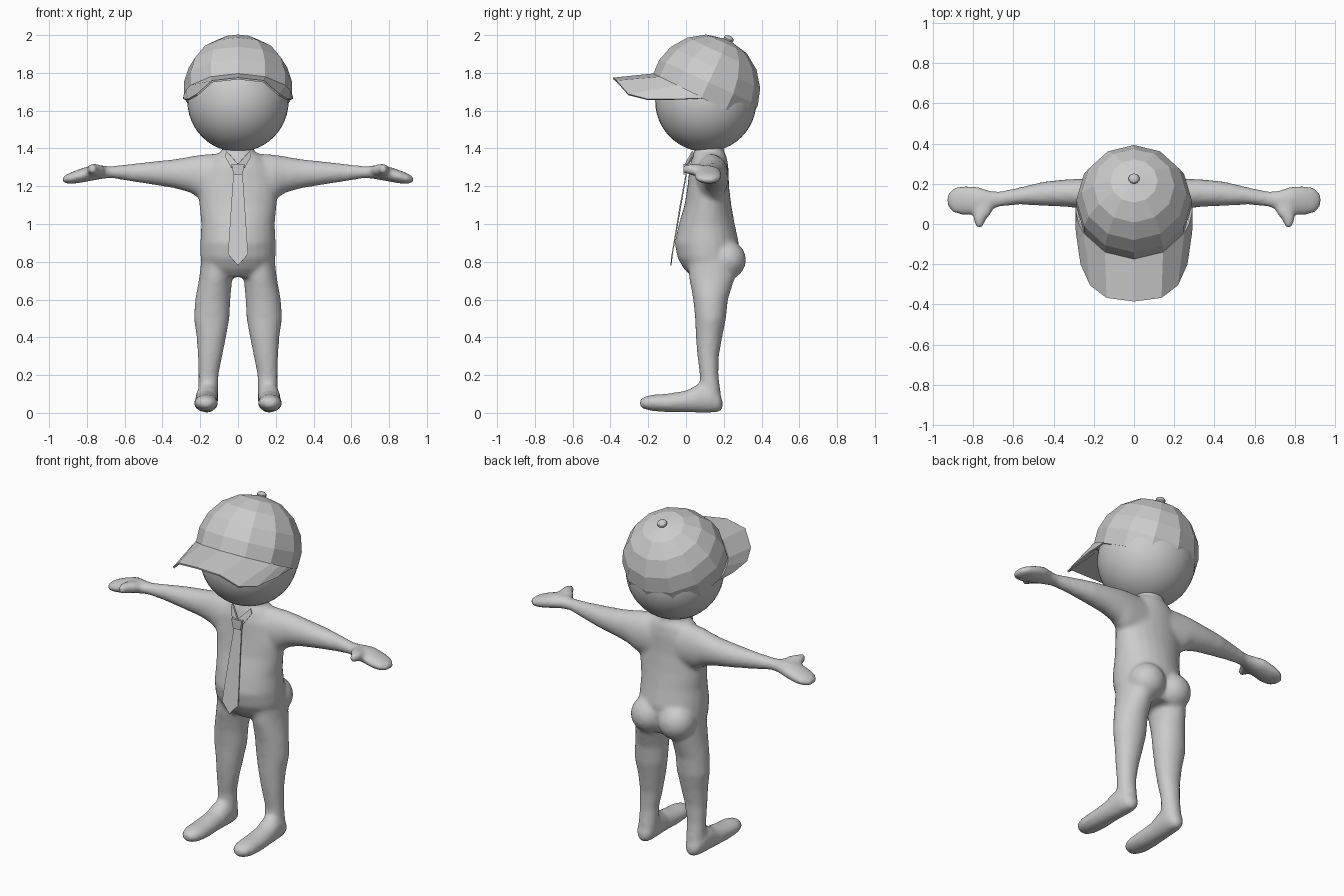
import bpy, bmesh, math
from mathutils import Vector

if "Cube" in bpy.data.objects:
    bpy.data.objects.remove(bpy.data.objects["Cube"])

grey = bpy.data.materials.new("plain_grey")
grey.diffuse_color = (0.6, 0.6, 0.6, 1)
grey.use_nodes = True
grey.node_tree.nodes["Principled BSDF"].inputs["Base Color"].default_value = grey.diffuse_color


def finish(name, bm, smooth=False):
    bmesh.ops.recalc_face_normals(bm, faces=bm.faces[:])
    me = bpy.data.meshes.new(name)
    bm.to_mesh(me)
    bm.free()
    me.materials.append(grey)
    for p in me.polygons:
        p.use_smooth = smooth
    ob = bpy.data.objects.new(name, me)
    bpy.context.collection.objects.link(ob)
    return ob


def loft(bm, axis, rings, side=1, n=24):
    """Closed tube along an axis; ring = (position, a0, a1, b0, b1)."""
    loops = []
    for t, a0, a1, b0, b1 in rings:
        loop = []
        for i in range(n):
            w = 2 * math.pi * i / n
            a = (a0 + a1) / 2 + (a1 - a0) / 2 * math.cos(w)
            b = (b0 + b1) / 2 + (b1 - b0) / 2 * math.sin(w)
            x, y, z = {"x": (t, a, b), "y": (a, t, b), "z": (a, b, t)}[axis]
            loop.append(bm.verts.new((x * side, y, z)))
        loops.append(loop)
    for l0, l1 in zip(loops, loops[1:]):
        for i in range(n):
            j = (i + 1) % n
            bm.faces.new((l0[i], l0[j], l1[j], l1[i]))
    bm.faces.new(loops[0])
    bm.faces.new(loops[-1])


# body: overlapping lofts fused into one soft skin
torso = [(.72, -.13, .13, .03, .25), (.76, -.18, .18, -.01, .26), (.82, -.2, .2, -.045, .275),
         (.9, -.2, .2, -.06, .28), (1.0, -.195, .195, -.038, .258), (1.1, -.205, .205, -.008, .24),
         (1.2, -.21, .21, .008, .228), (1.3, -.18, .18, .018, .225), (1.36, -.13, .13, .033, .215),
         (1.385, -.085, .085, .045, .2), (1.45, -.08, .08, .045, .2)]
leg = [(.85, .02, .19, .01, .25), (.72, .03, .205, .015, .26), (.6, .04, .227, .038, .222),
       (.5, .045, .234, .048, .212), (.4, .063, .219, .052, .192), (.3, .083, .213, .06, .174),
       (.2, .103, .21, .073, .172), (.1, .103, .212, .07, .185), (.05, .11, .21, .07, .185)]
foot = [(.193, .14, .18, .02, .07), (.175, .115, .205, .003, .11), (.13, .105, .22, 0, .15),
        (.07, .105, .225, 0, .155), (0, .108, .228, .003, .118), (-.1, .105, .233, .003, .102),
        (-.18, .107, .232, .01, .096), (-.225, .122, .217, .02, .085), (-.245, .148, .19, .035, .07)]
arm = [(.08, .04, .22, 1.1, 1.375), (.2, .06, .226, 1.13, 1.367), (.25, .075, .226, 1.165, 1.358),
       (.33, .085, .223, 1.188, 1.344), (.45, .09, .211, 1.208, 1.331), (.57, .097, .182, 1.226, 1.318),
       (.67, .085, .162, 1.243, 1.306), (.72, .07, .167, 1.238, 1.31), (.78, .048, .187, 1.228, 1.31),
       (.85, .043, .192, 1.215, 1.287), (.9, .055, .18, 1.212, 1.267), (.93, .09, .15, 1.22, 1.247)]
thumb = [(.11, .69, .79, 1.25, 1.31), (.05, .71, .8, 1.255, 1.32), (.02, .738, .8, 1.26, 1.32),
         (-.018, .752, .785, 1.27, 1.31)]
bm = bmesh.new()
loft(bm, "z", torso)
for s in (-1, 1):
    loft(bm, "z", leg, s)
    loft(bm, "y", foot, s)
    loft(bm, "x", arm, s)
    loft(bm, "y", thumb, s)
    # buttock
    r = bmesh.ops.create_uvsphere(bm, u_segments=24, v_segments=16, radius=.105)
    bmesh.ops.translate(bm, verts=r["verts"], vec=(.09 * s, .213, .81))
body = finish("body", bm, True)
remesh = body.modifiers.new("fuse", "REMESH")
remesh.mode = "VOXEL"
remesh.voxel_size = .012
remesh.use_smooth_shade = True
soften = body.modifiers.new("soften", "SMOOTH")
soften.factor = .5
soften.iterations = 9

# head
bm = bmesh.new()
bmesh.ops.create_uvsphere(bm, u_segments=40, v_segments=24, radius=.268)
bmesh.ops.translate(bm, verts=bm.verts[:], vec=(0, .105, 1.65))
finish("head", bm, True)

# cap, tilted backwards
C, R = Vector((0, .103, 1.713)), .29
up, back = Vector((0, .42, .907)), Vector((0, .907, -.42))


def cap_point(theta, phi, r=R):
    t, p = math.radians(theta), math.radians(phi)
    side = Vector((math.sin(p), 0, 0)) - back * math.cos(p)
    return C + (up * math.cos(t) + side * math.sin(t)) * r


bm = bmesh.new()
top = bm.verts.new(cap_point(0, 0))
rows = [[bm.verts.new(cap_point(t, i * 30)) for i in range(12)] for t in (24, 44, 64, 82, 100)]
for i in range(12):
    j = (i + 1) % 12
    bm.faces.new((top, rows[0][i], rows[0][j]))
    for r0, r1 in zip(rows, rows[1:]):
        bm.faces.new((r0[i], r1[i], r1[j], r0[j]))
dome = finish("cap_dome", bm)
shell = dome.modifiers.new("thickness", "SOLIDIFY")
shell.thickness = .012

# cap button
bm = bmesh.new()
bmesh.ops.create_uvsphere(bm, u_segments=10, v_segments=6, radius=.028)
bmesh.ops.scale(bm, verts=bm.verts[:], vec=(1, 1, .7))
bmesh.ops.rotate(bm, verts=bm.verts[:], matrix=up.to_track_quat("Z", "Y").to_matrix())
bmesh.ops.translate(bm, verts=bm.verts[:], vec=C + up * (R + .002))
finish("cap_button", bm)

# cap bill: strip from the dome rim to a drooping outer edge
half = [(0, (0, -.385, 1.77)), (30, (.135, -.367, 1.755)), (60, (.215, -.305, 1.685)),
        (72, (.262, -.2, 1.658)), (84, (.285, -.04, 1.66)), (90, (.287, .085, 1.665))]
full = [(-p, (-x, y, z)) for p, (x, y, z) in half[:0:-1]] + half
bm = bmesh.new()
pairs = [(bm.verts.new(cap_point(99, p, R - .002)), bm.verts.new(v)) for p, v in full]
for (a, b), (c, d) in zip(pairs, pairs[1:]):
    bm.faces.new((a, b, d, c))
bill = finish("cap_bill", bm)
shell = bill.modifiers.new("thickness", "SOLIDIFY")
shell.thickness = .01
shell.offset = 0


# necktie: flat plates
def plate(name, pts, thick):
    bm = bmesh.new()
    bm.faces.new([bm.verts.new(p) for p in pts])
    ob = finish(name, bm)
    m = ob.modifiers.new("thickness", "SOLIDIFY")
    m.thickness, m.offset = thick, 0


plate("tie_blade", [(-.024, .002, 1.27), (.024, .002, 1.27), (.036, -.03, 1.1), (.053, -.073, .84),
                    (0, -.08, .78), (-.053, -.073, .84), (-.036, -.03, 1.1)], .006)
plate("tie_knot", [(-.035, -.004, 1.318), (.035, -.004, 1.318), (.024, -.004, 1.262),
                   (-.024, -.004, 1.262)], .02)
for s, label in ((-1, "left"), (1, "right")):
    plate("tie_collar_" + label, [(0, -.002, 1.318), (.036 * s, .002, 1.3), (.068 * s, .035, 1.355),
                                  (.06 * s, .035, 1.385)], .008)
